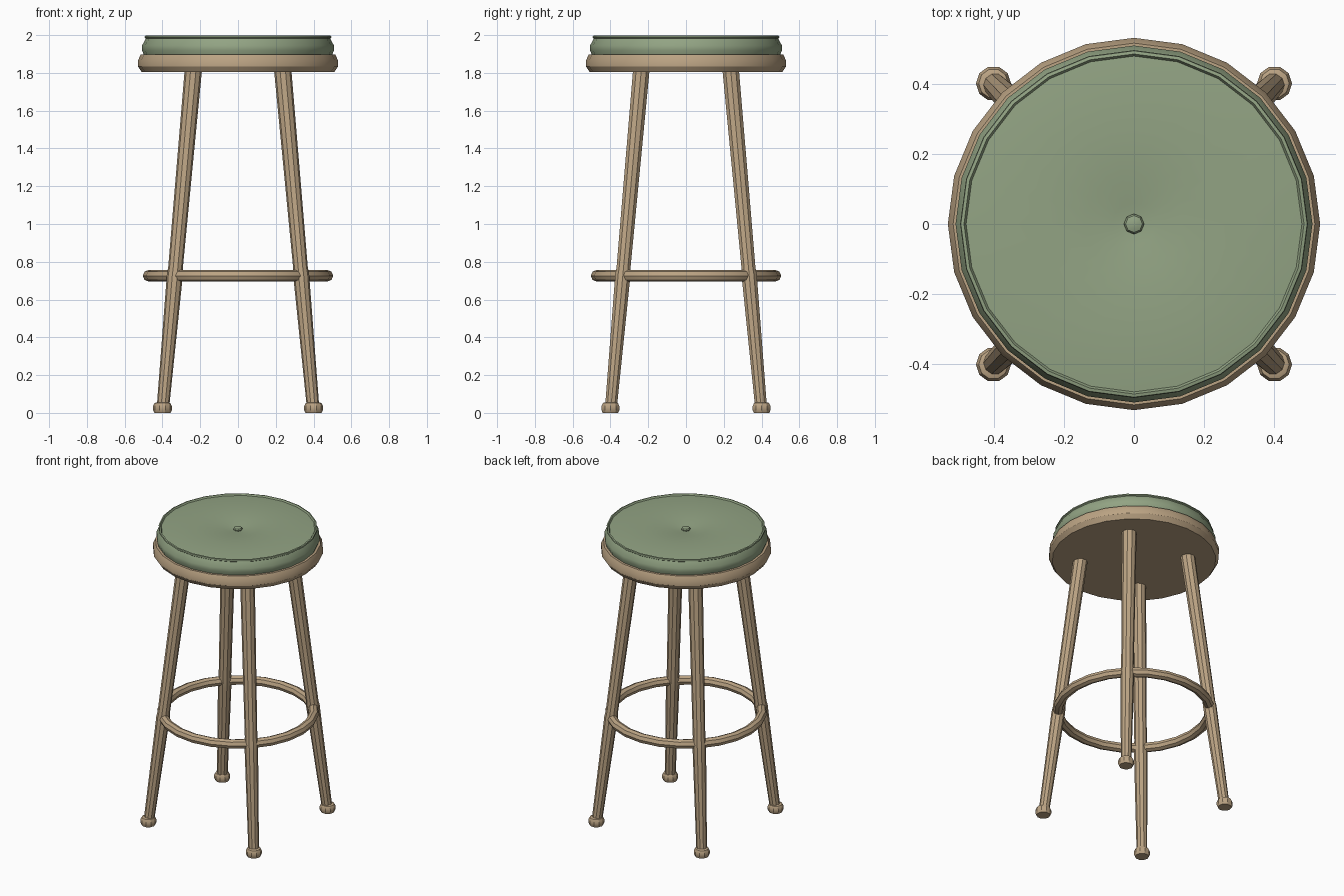
import bpy
import math
from mathutils import Vector, Matrix

if "Cube" in bpy.data.objects:
    bpy.data.objects.remove(bpy.data.objects["Cube"])


def material(name, color):
    m = bpy.data.materials.new(name)
    m.diffuse_color = color
    m.use_nodes = True
    m.node_tree.nodes["Principled BSDF"].inputs["Base Color"].default_value = m.diffuse_color
    return m


wood = material("wood", (0.50, 0.37, 0.23, 1))
green = material("green_fabric", (0.29, 0.37, 0.23, 1))


def finish(name, verts, faces, mat, angle=30):
    mesh = bpy.data.meshes.new(name)
    mesh.from_pydata(verts, [], faces)
    mesh.materials.append(mat)
    obj = bpy.data.objects.new(name, mesh)
    bpy.context.collection.objects.link(obj)
    bpy.ops.object.select_all(action='DESELECT')
    obj.select_set(True)
    bpy.context.view_layer.objects.active = obj
    bpy.ops.object.shade_smooth_by_angle(angle=math.radians(angle))
    return obj


def lathe(name, profile, sides, mat, axis=lambda z: (0, 0)):
    """Stack of rings (radius, z), listed bottom to top, closed at both ends."""
    verts, faces = [], []
    for r, z in profile:
        cx, cy = axis(z)
        for i in range(sides):
            a = 2 * math.pi * i / sides
            verts.append((cx + r * math.cos(a), cy + r * math.sin(a), z))
    for k in range(len(profile) - 1):
        for i in range(sides):
            j = (i + 1) % sides
            faces.append((k * sides + i, k * sides + j,
                          (k + 1) * sides + j, (k + 1) * sides + i))
    faces.append(tuple(reversed(range(sides))))
    faces.append(tuple(range((len(profile) - 1) * sides, len(profile) * sides)))
    return finish(name, verts, faces, mat)


# Wooden seat base with bevelled rim
lathe("seat_base", [(0.51, 1.805), (0.53, 1.835), (0.53, 1.865), (0.515, 1.897)], 24, wood)

# Upholstered cushion: bulging side, piped edge, dimpled top
lathe("cushion", [(0.497, 1.89), (0.508, 1.92), (0.508, 1.945), (0.488, 1.982),
                  (0.495, 1.987), (0.493, 1.996), (0.484, 1.998), (0.478, 1.988),
                  (0.40, 1.995), (0.26, 1.997), (0.14, 1.991), (0.06, 1.98),
                  (0.01, 1.975)], 24, green)

# Centre button
lathe("button", [(0.024, 1.97), (0.029, 1.983), (0.024, 1.991), (0.012, 1.995)], 8, green)

# Splayed legs with a swelling at the ring and a rounded foot
for fb, sy in (("front", -1), ("back", 1)):
    for lr, sx in (("left", -1), ("right", 1)):
        def axis(z, sx=sx, sy=sy):
            d = 0.40 - 0.09 * z
            return sx * d, sy * d
        lathe(f"{fb}_{lr}_leg", [(0.033, 0.03), (0.042, 0.69), (0.043, 0.735),
                                 (0.039, 0.77), (0.046, 1.82)], 10, wood, axis)
        lathe(f"{fb}_{lr}_foot", [(0.043, 0.0), (0.05, 0.015), (0.05, 0.035),
                                  (0.042, 0.052), (0.032, 0.056)], 10, wood,
              lambda z, sx=sx, sy=sy: (sx * 0.40, sy * 0.40))

# Footrest ring
bpy.ops.mesh.primitive_torus_add(major_segments=24, minor_segments=8,
                                 major_radius=0.473, minor_radius=0.031,
                                 location=(0, 0, 0.726))
ring = bpy.context.object
ring.name = "footrest_ring"
ring.data.materials.append(wood)
bpy.ops.object.shade_smooth_by_angle(angle=math.radians(30))
